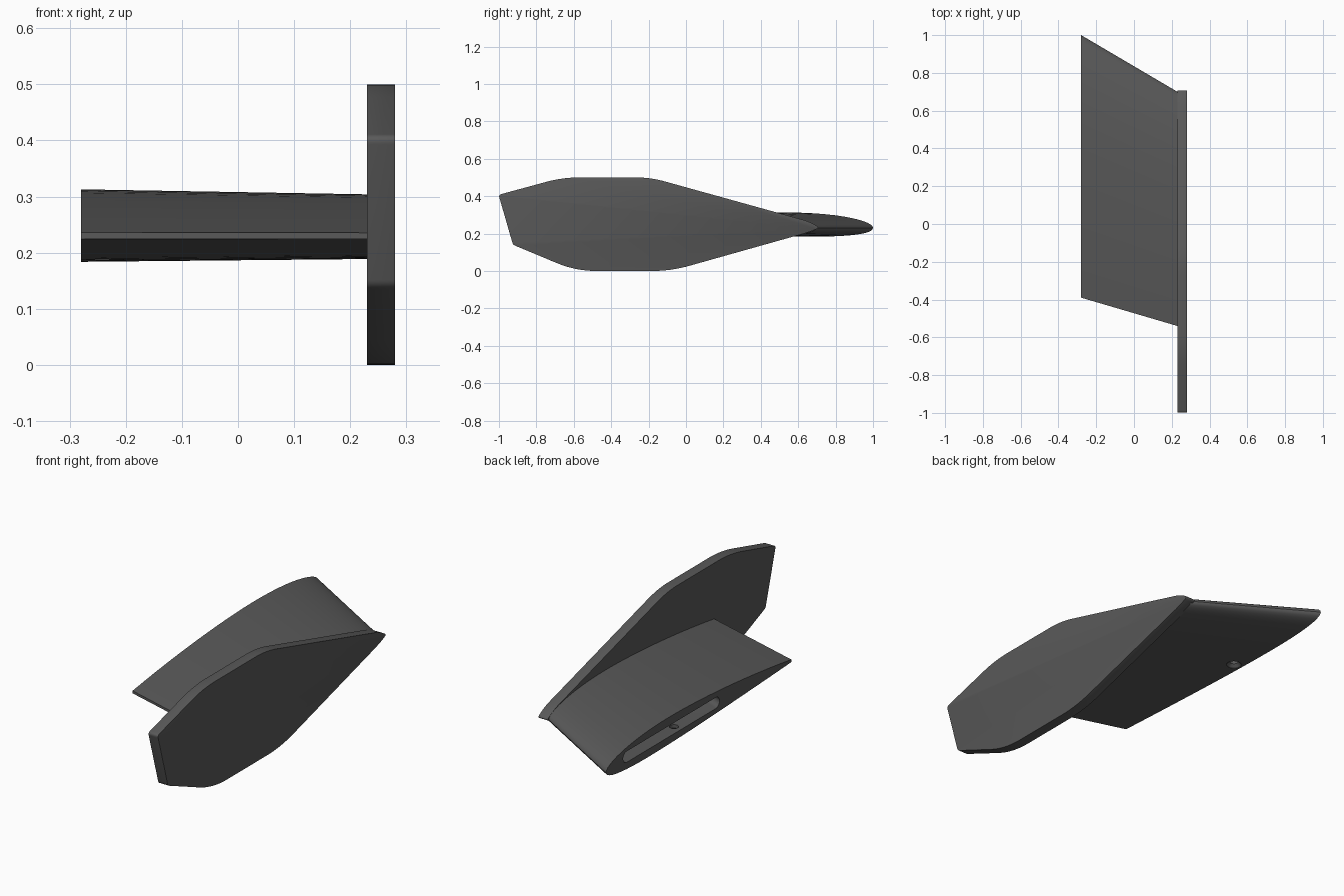
import bpy, bmesh, math
from mathutils import Vector

if "Cube" in bpy.data.objects:
    bpy.data.objects.remove(bpy.data.objects["Cube"])

grey = bpy.data.materials.new("dark grey")
grey.diffuse_color = (0.1, 0.1, 0.1, 1)
grey.use_nodes = True
grey.node_tree.nodes["Principled BSDF"].inputs["Base Color"].default_value = grey.diffuse_color


def loft(name, rings):
    """Solid skinned through matching closed rings, capped at both ends."""
    bm = bmesh.new()
    loops = [[bm.verts.new(p) for p in ring] for ring in rings]
    n = len(loops[0])
    for a, b in zip(loops, loops[1:]):
        for i in range(n):
            j = (i + 1) % n
            bm.faces.new((a[i], a[j], b[j], b[i]))
    bm.faces.new(loops[0][::-1])
    bm.faces.new(loops[-1])
    bmesh.ops.recalc_face_normals(bm, faces=bm.faces)
    mesh = bpy.data.meshes.new(name)
    bm.to_mesh(mesh)
    bm.free()
    mesh.materials.append(grey)
    ob = bpy.data.objects.new(name, mesh)
    bpy.context.collection.objects.link(ob)
    return ob


def activate(ob):
    bpy.ops.object.select_all(action='DESELECT')
    ob.select_set(True)
    bpy.context.view_layer.objects.active = ob


def apply_all(ob):
    activate(ob)
    for m in list(ob.modifiers):
        bpy.ops.object.modifier_apply(modifier=m.name)


def smooth(ob, angle=35):
    activate(ob)
    bpy.ops.object.shade_smooth_by_angle(angle=math.radians(angle))


def rounded(corners, steps=8):
    """Outline through (y, z, cut) corners, each rounded back by its cut length."""
    out, n = [], len(corners)
    for i, (y, z, cut) in enumerate(corners):
        p = Vector((y, z))
        q = Vector(corners[i - 1][:2])
        r = Vector(corners[(i + 1) % n][:2])
        a = p + (q - p).normalized() * cut
        b = p + (r - p).normalized() * cut
        for s in range(steps + 1):
            t = s / steps
            out.append(a * (1 - t) ** 2 + p * 2 * t * (1 - t) + b * t * t)
    return out


# end plate: rounded outline, thin and softly bevelled
outline = rounded([(-1.002, 0.407, 0.015), (-0.66, 0.5, 0.09), (-0.19, 0.5, 0.08),
                   (0.66, 0.264, 0.04), (0.715, 0.232, 0.02), (0.66, 0.208, 0.04),
                   (-0.08, 0.0, 0.1), (-0.59, 0.0, 0.11), (-0.925, 0.14, 0.012)])
plate = loft("end_plate", [[(x, p.x, p.y) for p in outline] for x in (0.23, 0.28)])
bev = plate.modifiers.new("bevel", 'BEVEL')
bev.width, bev.segments = 0.006, 3
bev.limit_method, bev.angle_limit = 'ANGLE', math.radians(60)
apply_all(plate)
smooth(plate)


# wing: cambered section with blunt trailing edge, swept and tapered
def section(t, side):
    half = 0.45 * (0.2969 * math.sqrt(t) - 0.126 * t - 0.3516 * t**2
                   + 0.2843 * t**3 - 0.1015 * t**4) + 0.0034 * t
    m, p = 0.014, 0.4
    camber = m / p**2 * (2 * p * t - t * t) if t < p else \
        m / (1 - p)**2 * (1 - 2 * p + 2 * p * t - t * t)
    return camber + side * half


N = 32
ts = [(1 - math.cos(math.pi * i / N)) / 2 for i in range(N + 1)]
profile = [(t, section(t, 1)) for t in reversed(ts)] + [(t, section(t, -1)) for t in ts[1:]]


def wing_ring(x):
    f = (x + 0.28) / 0.51
    nose, tail = 1 - 0.3 * f, -0.39 - 0.15 * f
    c = nose - tail
    return [(x, nose - t * c, 0.23 + h * c) for t, h in profile]


wing = loft("wing", [wing_ring(x) for x in (-0.28, 0.24)])

# root slot: long rounded pocket that follows the sweep
r, zc = 0.026, 0.246
slot_outline = []
for cy, start in ((0.845, -90), (0.175, 90)):
    for k in range(13):
        a = math.radians(start + 15 * k)
        slot_outline.append((cy + r * math.cos(a), zc + r * math.sin(a)))
slot = loft("slot_cutter", [[(x, y - 0.45 * (x + 0.28), z) for y, z in slot_outline]
                            for x in (-0.32, -0.18)])

# screw hole: countersunk, from the underside into the slot
hole = loft("hole_cutter", [[(-0.238 + rad * math.cos(k * math.pi / 12),
                              0.43 + rad * math.sin(k * math.pi / 12), z) for k in range(24)]
                            for rad, z in ((0.034, 0.15), (0.034, 0.19), (0.02, 0.204), (0.02, 0.245))])

for cutter in (slot, hole):
    m = wing.modifiers.new("cut", 'BOOLEAN')
    m.operation, m.solver, m.object = 'DIFFERENCE', 'EXACT', cutter
apply_all(wing)
for cutter in (slot, hole):
    bpy.data.objects.remove(cutter)
smooth(wing)
